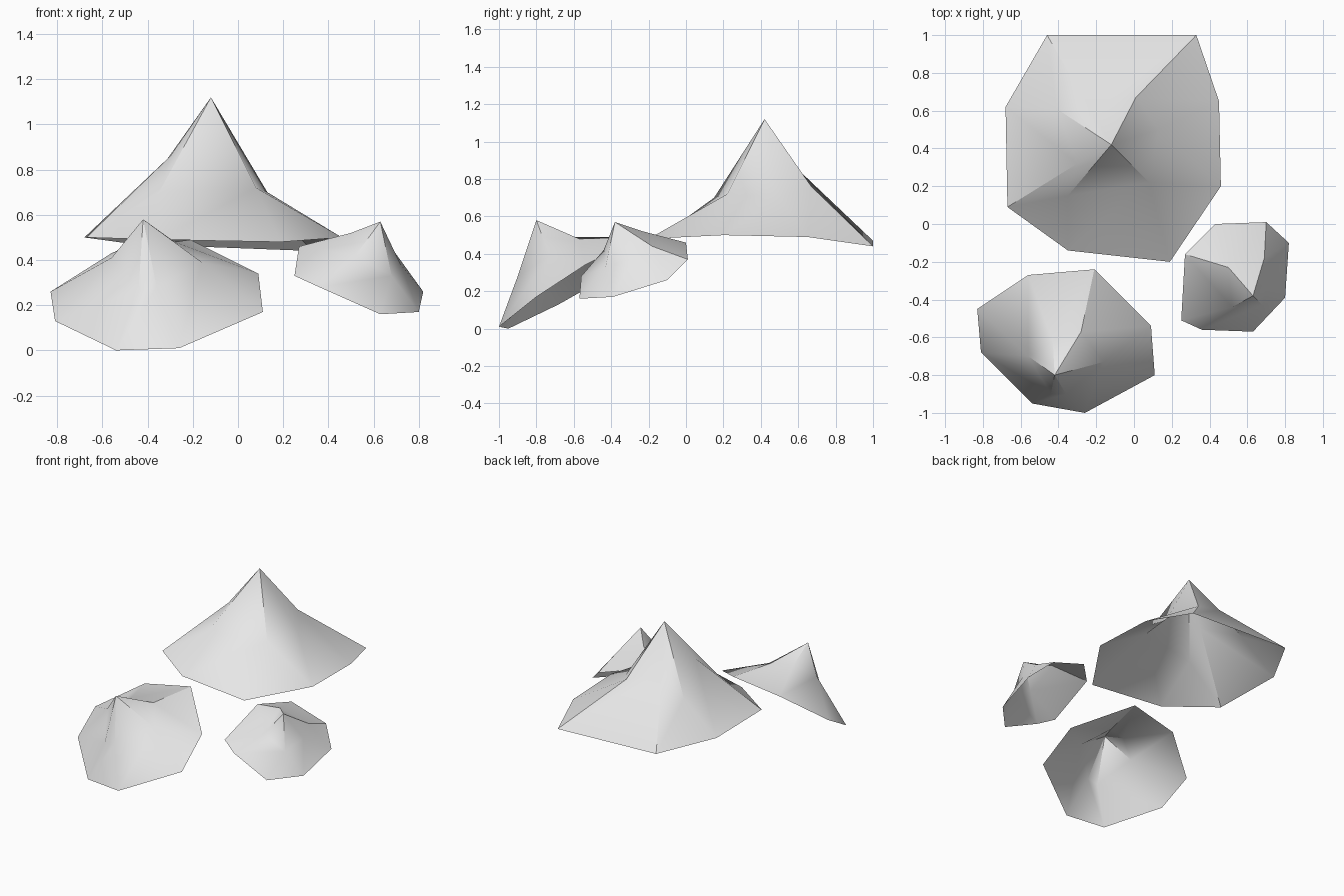
import bpy
import bmesh
import math

cube = bpy.data.objects.get("Cube")
if cube:
    bpy.data.objects.remove(cube, do_unlink=True)


def make_material(name, colour):
    material = bpy.data.materials.new(name)
    material.use_nodes = True
    material.diffuse_color = colour
    shader = next(n for n in material.node_tree.nodes if n.type == 'BSDF_PRINCIPLED')
    shader.inputs["Base Color"].default_value = colour
    shader.inputs["Roughness"].default_value = 0.8
    return material


grey = make_material("pale grey", (0.8, 0.8, 0.8, 1))


def make_shell(name, apex, rim, shoulder):
    """Open pointed shell: eight-sided rim, irregular shoulder ring and a tip.

    Points are in hundredths, counter-clockwise from above.
    A shoulder entry of None shares the point before it.
    """
    bm = bmesh.new()

    def vert(point):
        return bm.verts.new([c / 100 for c in point])

    tip = vert(apex)
    outer = [vert(p) for p in rim]
    inner = []
    for p in shoulder:
        inner.append(vert(p) if p else inner[-1])

    count = len(outer)
    for i in range(count):
        j = (i + 1) % count
        if inner[i] is inner[j]:
            bm.faces.new((outer[i], outer[j], inner[i]))
        else:
            bm.faces.new((outer[i], outer[j], inner[j], inner[i]))
            bm.faces.new((inner[i], inner[j], tip))

    mesh = bpy.data.meshes.new(name)
    bm.to_mesh(mesh)
    bm.free()
    mesh.materials.append(grey)
    obj = bpy.data.objects.new(name, mesh)
    bpy.context.collection.objects.link(obj)

    bpy.ops.object.select_all(action='DESELECT')
    obj.select_set(True)
    bpy.context.view_layer.objects.active = obj
    bpy.ops.object.shade_smooth_by_angle(angle=math.radians(30))
    return obj


# Tall shell at the back
make_shell(
    "large_shell", (-12, 42, 112),
    rim=[(45, 65, 49), (33, 100, 44), (-46, 100, 47), (-68, 62, 50),
         (-67, 9, 50), (-35, -14, 49), (19, -20, 48), (46, 20, 50)],
    shoulder=[(13, 50, 70), (1, 67, 76), (-23, 60, 85), (-41, 61, 71),
              (-30, 32, 86), (-35, 15, 70), (8, 22, 72), None])

# Forward-tilted shell at the front
make_shell(
    "medium_shell", (-42, -80, 58),
    rim=[(-83, -45, 26), (-81, -68, 13), (-54, -95, 0), (-26, -100, 1),
         (11, -80, 17), (9, -54, 34), (-21, -24, 49), (-56, -27, 43)],
    shoulder=[(-56, -70, 41), None, (-44, -90, 27), (-36, -90, 28),
              (-16, -73, 39), None, (-28, -57, 48), (-43, -62, 49)])

# Small tilted shell at the side
make_shell(
    "small_shell", (63, -38, 57),
    rim=[(43, 0, 46), (27, -16, 46), (25, -51, 33), (36, -56, 28),
         (63, -57, 16), (80, -39, 17), (82, -10, 26), (70, 1, 37)],
    shoulder=[(50, -23, 52), None, (52, -44, 42), None,
              (68, -43, 33), None, (72, -28, 38), (69, -18, 44)])
